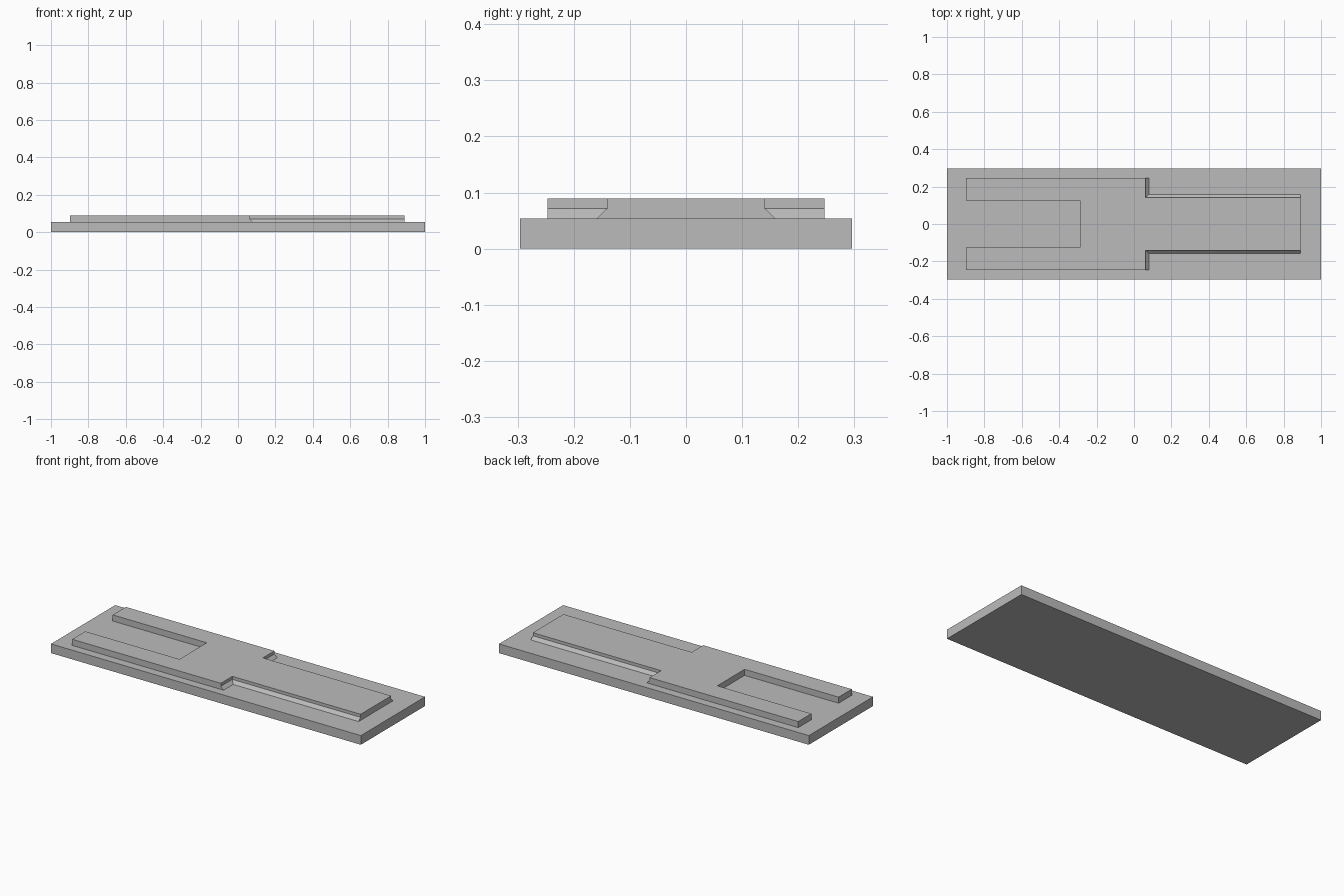
import bpy
import bmesh

cube = bpy.data.objects.get("Cube")
if cube:
    bpy.data.objects.remove(cube, do_unlink=True)

grey = bpy.data.materials.new("plain grey")
grey.use_nodes = True
GREY = (0.5, 0.5, 0.5, 1)
grey.diffuse_color = GREY
grey.node_tree.nodes["Principled BSDF"].inputs["Base Color"].default_value = GREY

BASE_TOP, LIP, TOP = 0.0536, 0.0714, 0.0893


def mirrored(half):
    """Close a half outline (y > 0) by mirroring it across the x axis."""
    return half + [(x, -y) for x, y in reversed(half)]


def stack(name, layers):
    """Solid lofted through matching outlines, given as (z, outline) from the bottom up."""
    bm = bmesh.new()
    rings = [[bm.verts.new((x, y, z)) for x, y in pts] for z, pts in layers]
    n = len(rings[0])
    for low, high in zip(rings, rings[1:]):
        for i in range(n):
            j = (i + 1) % n
            bm.faces.new((low[i], low[j], high[j], high[i]))
    bm.faces.new(rings[0])
    bm.faces.new(rings[-1])
    bmesh.ops.recalc_face_normals(bm, faces=bm.faces)
    mesh = bpy.data.meshes.new(name)
    bm.to_mesh(mesh)
    bm.free()
    mesh.materials.append(grey)
    obj = bpy.data.objects.new(name, mesh)
    bpy.context.collection.objects.link(obj)
    return obj


def raised_outline(flare):
    """Forked body with a tongue; flare widens the tongue and the shoulders."""
    return mirrored([
        (-0.29, 0.126), (-0.897, 0.126), (-0.897, 0.247),
        (0.062 + flare, 0.247), (0.062 + flare, 0.141 + flare),
        (0.89, 0.141 + flare)])


# Flat rectangular base plate
slab = mirrored([(-1, 0.296), (1, 0.296)])
stack("base_plate", [(0, slab), (BASE_TOP, slab)])

# Raised forked plate with a sloped foot along the tongue
stack("forked_plate", [
    (BASE_TOP, raised_outline(0.018)),
    (LIP, raised_outline(0)),
    (TOP, raised_outline(0))])
